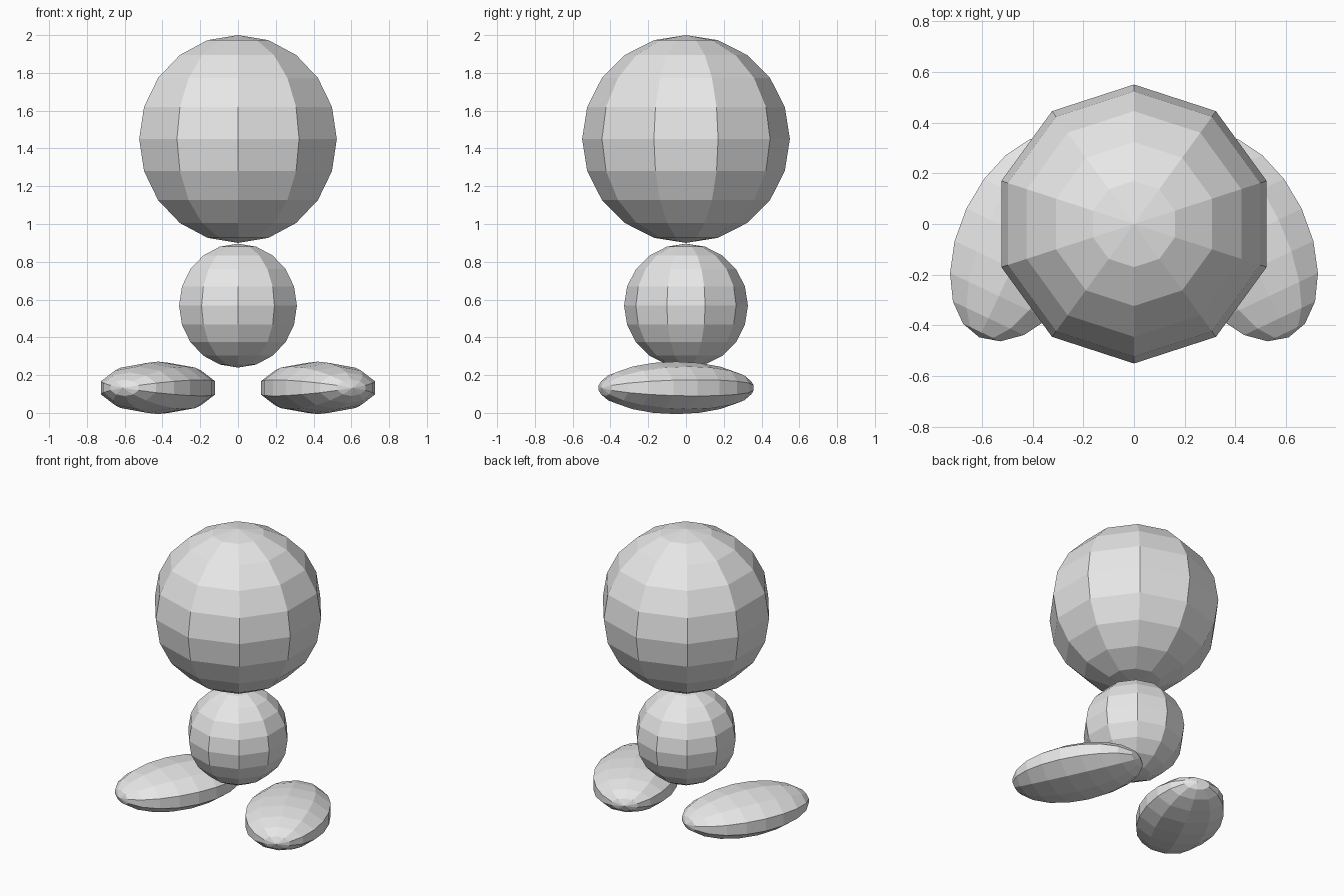
import bpy, math

if "Cube" in bpy.data.objects:
    bpy.data.objects.remove(bpy.data.objects["Cube"])

grey = bpy.data.materials.new("plain grey")
grey.diffuse_color = (0.8, 0.8, 0.8, 1)
grey.use_nodes = True
grey.node_tree.nodes["Principled BSDF"].inputs["Base Color"].default_value = grey.diffuse_color


def ball(name, loc, scale, rot=(0, 0, 0)):
    """Faceted ten-sided ball, poles along its local z axis."""
    bpy.ops.mesh.primitive_uv_sphere_add(
        segments=10, ring_count=10, radius=1, location=loc, rotation=rot)
    obj = bpy.context.object
    obj.name = name
    obj.scale = scale
    obj.data.materials.append(grey)
    return obj


# Head and body
ball("head", (0, 0, 1.45), (0.55, 0.55, 0.55))
ball("body", (0, 0, 0.568), (0.328, 0.328, 0.328))

# Flattened feet with poles at toe and heel, toes turned outward
for side, name in ((1, "right_foot"), (-1, "left_foot")):
    ball(name, (side * 0.423, -0.052, 0.1325), (0.277, 0.139, 0.437),
         (math.radians(90), 0, side * math.radians(25.3)))
